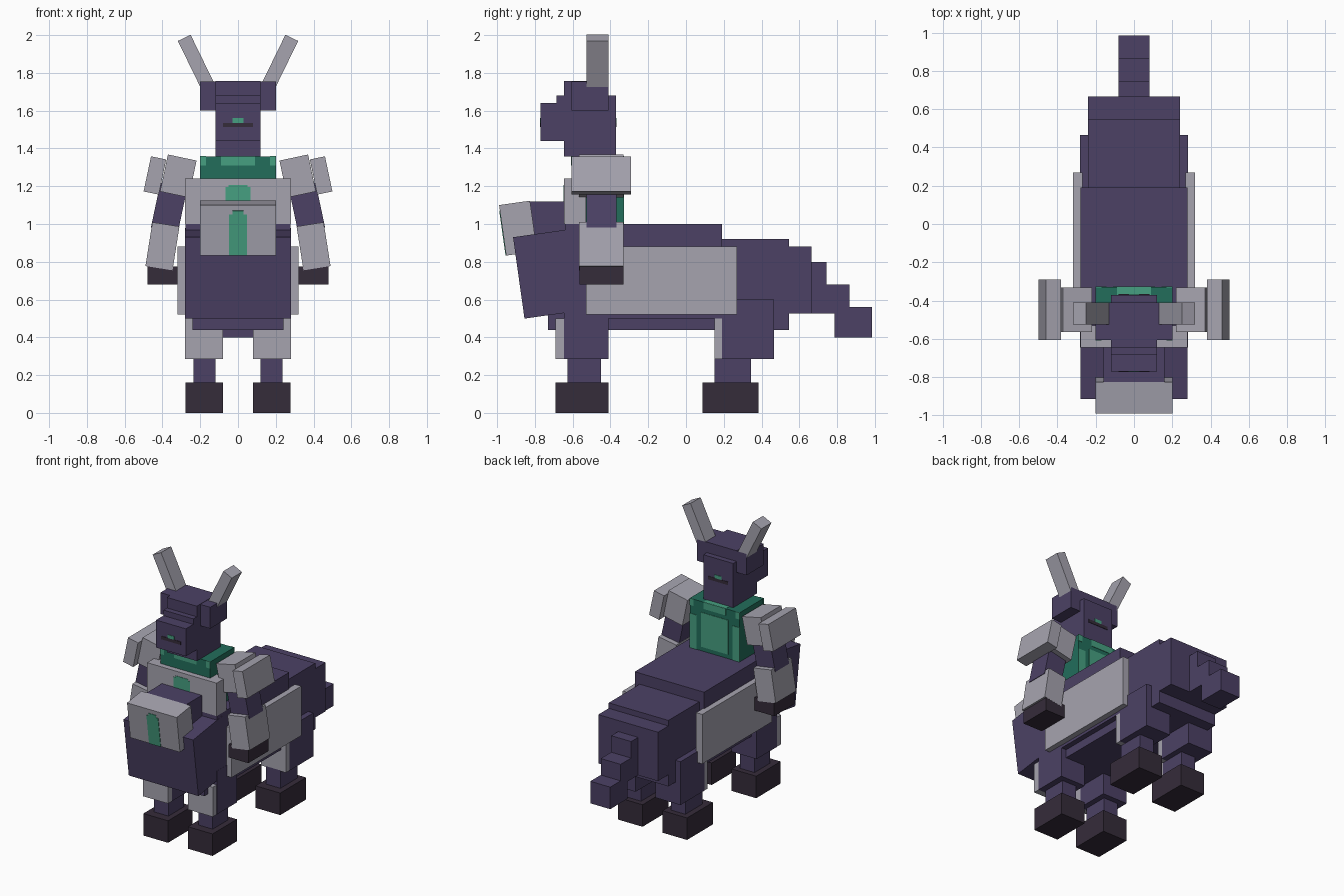
import bpy
import bmesh
from math import radians
from mathutils import Matrix, Vector

cube = bpy.data.objects.get("Cube")
if cube:
    bpy.data.objects.remove(cube, do_unlink=True)


def material(name, color):
    m = bpy.data.materials.new(name)
    m.use_nodes = True
    rgba = (*color, 1)
    m.diffuse_color = rgba
    m.node_tree.nodes["Principled BSDF"].inputs["Base Color"].default_value = rgba
    return m


PURPLE = material("purple hide", (.072, .053, .13))
GREY = material("grey plate", (.38, .37, .43))
DARK = material("dark hoof", (.036, .025, .042))
GREEN = material("deep green", (.016, .155, .105))
LIGHT = material("light green", (.062, .35, .22))


def block(name, center, size, mat, rot=(0, 0, 0), offset=(0, 0, 0)):
    """Box turned about its center; offset shifts it in its own turned frame."""
    bm = bmesh.new()
    bmesh.ops.create_cube(bm, size=1)
    turn = Matrix.Identity(4)
    for axis, angle in zip("XYZ", rot):
        turn = Matrix.Rotation(radians(angle), 4, axis) @ turn
    bm.transform(Matrix.Translation(center) @ turn @ Matrix.Translation(offset)
                 @ Matrix.Diagonal((*size, 1)))
    mesh = bpy.data.meshes.new(name)
    bm.to_mesh(mesh)
    bm.free()
    mesh.materials.append(mat)
    obj = bpy.data.objects.new(name, mesh)
    bpy.context.collection.objects.link(obj)
    return obj


def span(name, x, y, z, mat):
    """Upright box from (low, high) ranges; a single x is a half width."""
    if not isinstance(x, tuple):
        x = (-x, x)
    lo, hi = (Vector(c) for c in zip(x, y, z))
    return block(name, (lo + hi) / 2, hi - lo, mat)


def pair(name, x, y, z, mat):
    span(name + "_left", x, y, z, mat)
    span(name + "_right", (-x[1], -x[0]), y, z, mat)


def tilted_pair(name, center, size, mat, angle):
    cx, cy, cz = center
    for side, s in (("left", 1), ("right", -1)):
        block(f"{name}_{side}", (s * cx, cy, cz), size, mat, (0, s * angle, 0))


# Body, rump and stepped tail
span("body", .279, (-.64, .19), (.5, 1), PURPLE)
span("belly", .24, (-.73, .19), (.44, .8), PURPLE)
span("rump", .24, (.19, .545), (.44, .92), PURPLE)
span("rump_back", .24, (.545, .665), (.525, .88), PURPLE)
span("tail_base", .08, (.66, .745), (.6, .8), PURPLE)
span("tail_middle", .08, (.66, .865), (.525, .68), PURPLE)
span("tail_tip", .08, (.785, .985), (.4, .56), PURPLE)
pair("flank_plate", (.27, .32), (-.53, .27), (.52, .88), GREY)

# Legs with shin plates and hooves
for name, y in (("front", -.55), ("back", .228)):
    back = name == "back"
    pair(name + "_hoof", (.08, .278), (y - .14, y + .157 if back else y + .14), (0, .16), DARK)
    pair(name + "_lower_leg", (.12, .236), (y - .078, y + (.117 if back else .1)), (.16, .29), PURPLE)
    pair(name + "_upper_leg", (.08, .281), (y - (.038 if back else .095), y + (.237 if back else .14)),
         (.285, .6), PURPLE)
    pair(name + "_leg_plate", (.08, .28), (y - (.078 if back else .14), y - (.038 if back else .095)),
         (.285, .5), GREY)

# Tilted chest and the armoured front with its stripe
block("chest", (0, -.712, .739), (.56, .35, .435), PURPLE, (8, 0, 0))
span("front_neck", .16, (-.84, -.6), (.9, 1.12), PURPLE)
face = (0, -.889, .978)
block("front_mask", face, (.4, .165, .27), GREY, (8, 0, 0))
block("mask_stripe", face, (.094, .006, .22), LIGHT, (8, 0, 0), (0, -.083, -.025))
block("mask_stripe_tip", face, (.06, .006, .02), LIGHT, (8, 0, 0), (0, -.083, .095))

# Rider torso, green with lighter panels
span("torso", .2, (-.605, -.33), (.95, 1.358), GREEN)
span("breastplate", .28, (-.645, -.53), (1, 1.24), GREY)
span("breast_stripe", .067, (-.648, -.642), (1, 1.195), LIGHT)
span("breast_stripe_tip", .05, (-.648, -.642), (1.195, 1.207), LIGHT)
span("back_panel", .11, (-.332, -.327), (1.03, 1.28), LIGHT)
pair("back_side_panel", (.145, .201), (-.332, -.327), (1, 1.25), LIGHT)
for name, y in (("front", -.605), ("back", -.33)):
    span(name + "_collar", .09, (y - .003, y + .003), (1.31, 1.359), LIGHT)
    pair(name + "_collar_corner", (.17, .202), (y - .003, y + .003), (1.31, 1.359), LIGHT)
span("top_panel", .09, (-.605, -.33), (1.356, 1.36), LIGHT)

# Arms hanging outward
ARM_Y = -.448
tilted_pair("shoulder", (.316, ARM_Y, 1.254), (.155, .235, .2), GREY, -12)
tilted_pair("shoulder_plate", (.44, ARM_Y, 1.257), (.082, .316, .19), GREY, -12)
tilted_pair("upper_arm", (.365, ARM_Y, 1.085), (.145, .16, .24), PURPLE, -12)
tilted_pair("forearm", (.4, ARM_Y, .882), (.145, .235, .235), GREY, -9)
pair("hand", (.32, .478), (-.564, -.331), (.68, .775), DARK)

# Head, snout, brow, ears and horns
span("head", .12, (-.645, -.37), (1.358, 1.68), PURPLE)
span("brow", .12, (-.685, -.6), (1.6, 1.68), PURPLE)
span("snout", .12, (-.77, -.64), (1.44, 1.64), PURPLE)
span("crown", .12, (-.645, -.41), (1.66, 1.757), PURPLE)
pair("ear", (.11, .2), (-.605, -.41), (1.6, 1.755), PURPLE)
tilted_pair("horn", (.2245, -.468, 1.862), (.075, .116, .275), GREY, 26)

# Slit and gem on both ends of the head
for name, y in (("front", -.77), ("back", -.37)):
    span(name + "_slit", .08, (y - .003, y + .003), (1.513, 1.536), DARK)
    span(name + "_gem", .028, (y - .003, y + .003), (1.536, 1.56), LIGHT)
